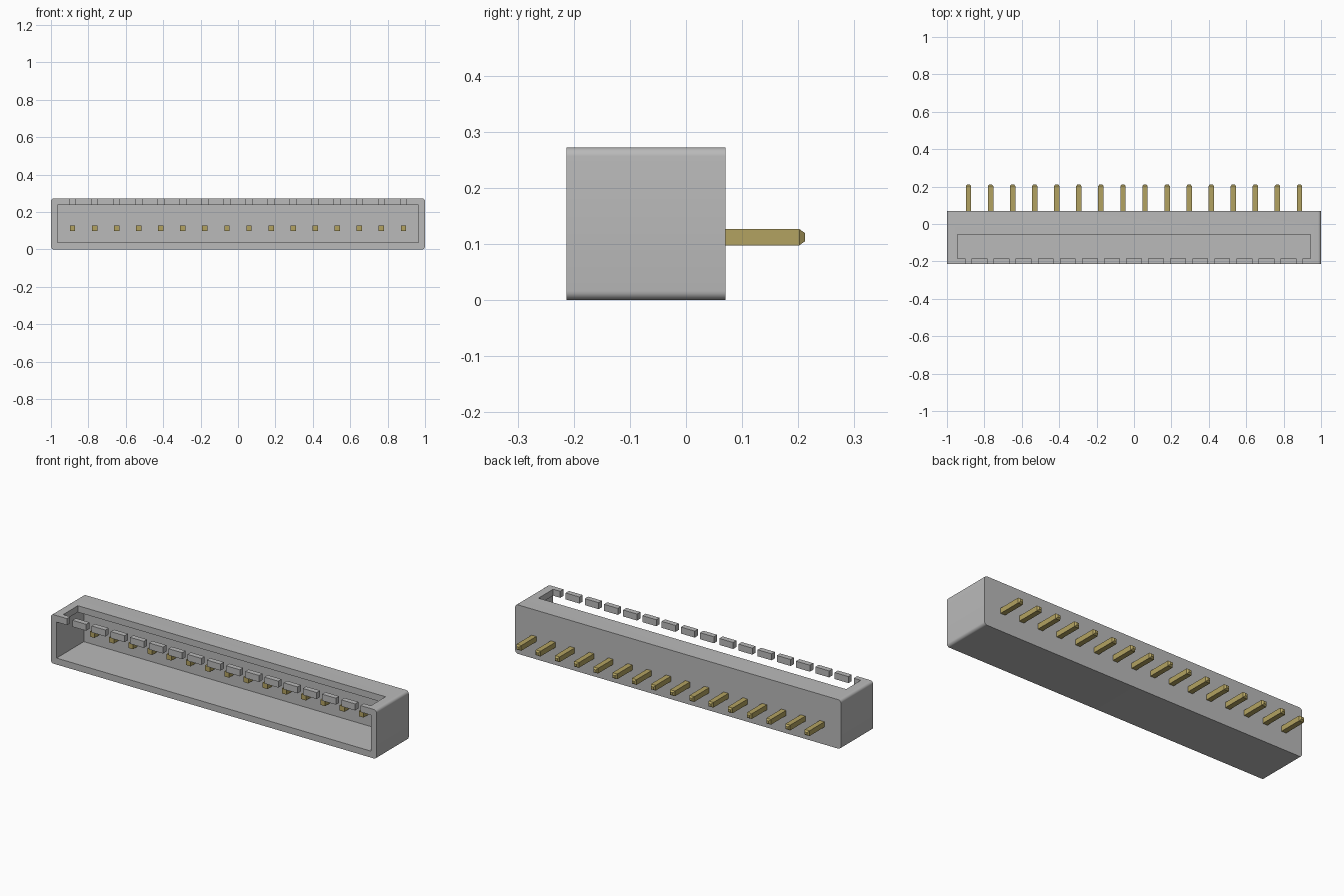
import bpy, bmesh, math
from mathutils import Vector

if "Cube" in bpy.data.objects:
    bpy.data.objects.remove(bpy.data.objects["Cube"], do_unlink=True)

PINS = 16
PITCH = 0.118
PIN_X = [(i - (PINS - 1) / 2) * PITCH for i in range(PINS)]
FRONT, BACK, HEIGHT = -0.213, 0.07, 0.272


def material(name, rgb):
    mat = bpy.data.materials.new(name)
    mat.use_nodes = True
    mat.diffuse_color = (*rgb, 1)
    bsdf = next(n for n in mat.node_tree.nodes if n.type == "BSDF_PRINCIPLED")
    bsdf.inputs["Base Color"].default_value = (*rgb, 1)
    return mat


def add_box(bm, lo, hi):
    lo, hi = Vector(lo), Vector(hi)
    verts = bmesh.ops.create_cube(bm, size=1)["verts"]
    for v in verts:
        v.co = (lo + hi) / 2 + v.co * (hi - lo)
    return verts


def make_object(name, bm, mat=None):
    bmesh.ops.recalc_face_normals(bm, faces=bm.faces)
    mesh = bpy.data.meshes.new(name)
    bm.to_mesh(mesh)
    bm.free()
    obj = bpy.data.objects.new(name, mesh)
    bpy.context.collection.objects.link(obj)
    if mat:
        mesh.materials.append(mat)
    return obj


def cut(obj, boxes):
    bm = bmesh.new()
    for lo, hi in boxes:
        add_box(bm, lo, hi)
    cutter = make_object("cutter", bm)
    cutter.hide_render = True
    mod = obj.modifiers.new("cut", "BOOLEAN")
    mod.operation, mod.solver, mod.object = "DIFFERENCE", "EXACT", cutter
    bpy.context.view_layer.objects.active = obj
    bpy.ops.object.modifier_apply(modifier=mod.name)
    bpy.data.objects.remove(cutter, do_unlink=True)


grey = material("grey plastic", (0.49, 0.49, 0.49))
brass = material("brass", (0.45, 0.365, 0.12))

# Housing: block with its four lengthwise edges rounded
bm = bmesh.new()
add_box(bm, (-1, FRONT, 0), (1, BACK, HEIGHT))
long_edges = [e for e in bm.edges if abs(e.verts[0].co.y - e.verts[1].co.y) > 0.1]
bmesh.ops.bevel(bm, geom=long_edges, offset=0.016, segments=6, profile=0.5, affect="EDGES")
housing = make_object("housing", bm, grey)

# Front cavity, top window, and the gaps that split the front lip into blocks
cut(housing, [((-0.965, -0.3, 0.036), (0.965, 0.026, 0.236))])
cut(housing, [((-0.945, -0.184, 0.2), (0.945, -0.055, 0.35))])
cut(housing, [((x - 0.0165, -0.3, 0.2), (x + 0.0165, -0.12, 0.35)) for x in PIN_X])

bpy.ops.object.select_all(action="DESELECT")
housing.select_set(True)
bpy.context.view_layer.objects.active = housing
bpy.ops.object.shade_smooth_by_angle(angle=math.radians(30))

# Pins: square bars through the back wall with tapered rear tips
for i, x in enumerate(PIN_X):
    bm = bmesh.new()
    r, z = 0.0145, 0.112
    add_box(bm, (x - r, -0.015, z - r), (x + r, 0.202, z + r))
    tip = max(bm.faces, key=lambda f: f.calc_center_median().y)
    tip = bmesh.ops.extrude_discrete_faces(bm, faces=[tip])["faces"][0]
    centre = Vector((x, 0.212, z))
    for v in tip.verts:
        v.co = centre + Vector((v.co.x - x, 0, v.co.z - z)) * 0.5
    make_object(f"pin_{i + 1}", bm, brass)
